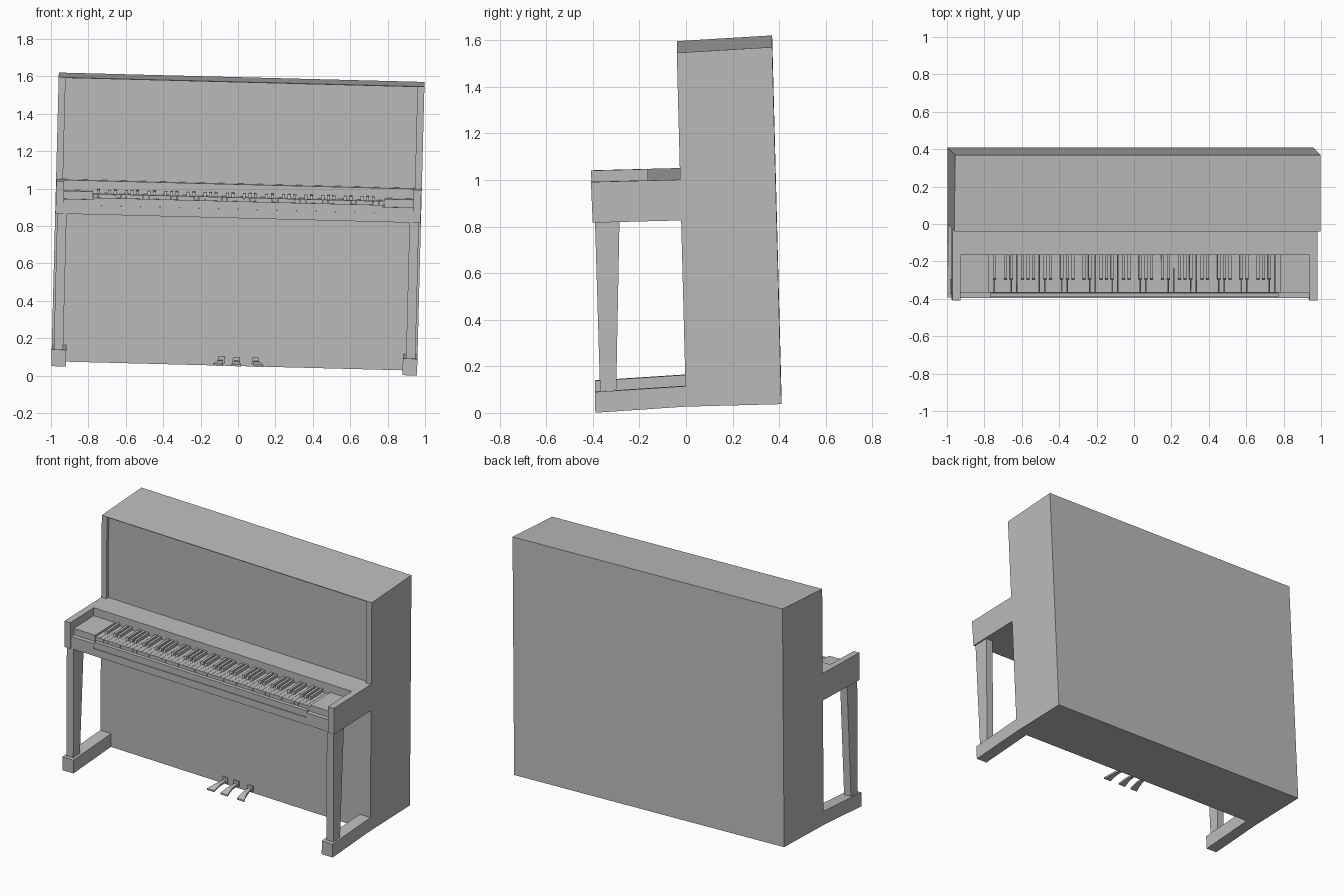
import bpy, bmesh, math
from mathutils import Matrix

cube = bpy.data.objects.get("Cube")
if cube:
    bpy.data.objects.remove(cube, do_unlink=True)

# One plain grey finish
grey = bpy.data.materials.new("plain_grey")
grey.use_nodes = True
grey.diffuse_color = (0.5, 0.5, 0.5, 1)
grey.node_tree.nodes["Principled BSDF"].inputs["Base Color"].default_value = grey.diffuse_color

# The whole instrument leans slightly back and to its left
LEAN = (Matrix.Translation((-0.02, 0, 0.052))
        @ Matrix.Rotation(math.radians(1.47), 4, 'Y')
        @ Matrix.Rotation(math.radians(1.49), 4, 'X'))


def finish(name, bm):
    bmesh.ops.recalc_face_normals(bm, faces=bm.faces)
    mesh = bpy.data.meshes.new(name)
    bm.to_mesh(mesh)
    bm.free()
    mesh.materials.append(grey)
    obj = bpy.data.objects.new(name, mesh)
    obj.matrix_world = LEAN
    bpy.context.collection.objects.link(obj)
    return obj


def add_profile(bm, x0, x1, points):
    """Extrude a side profile of (y, z) points from x0 to x1."""
    face = bm.faces.new([bm.verts.new((x0, y, z)) for y, z in points])
    ext = bmesh.ops.extrude_face_region(bm, geom=[face])
    moved = [g for g in ext["geom"] if isinstance(g, bmesh.types.BMVert)]
    bmesh.ops.translate(bm, verts=moved, vec=(x1 - x0, 0, 0))


def add_box(bm, x0, x1, y0, y1, z0, z1):
    add_profile(bm, x0, x1, [(y0, z0), (y1, z0), (y1, z1), (y0, z1)])


def profile(name, x0, x1, points):
    bm = bmesh.new()
    add_profile(bm, x0, x1, points)
    return finish(name, bm)


def box(name, *size):
    bm = bmesh.new()
    add_box(bm, *size)
    return finish(name, bm)


HALF, INNER, KEYS = 0.978, 0.934, 0.78
BED, ARM_TOP = 0.80, 0.975

# Case with a shallow recess for the upper front panel
case = profile("case", -HALF, HALF, [(0, 0), (0.41, 0), (0.41, 1.534), (0, 1.52)])
cutter = box("panel_cutter", -0.941, 0.941, -0.1, 0.02, ARM_TOP, 1.516)
cutter.hide_render = True
cut = case.modifiers.new("recess", 'BOOLEAN')
cut.operation, cut.object, cut.solver = 'DIFFERENCE', cutter, 'EXACT'
bpy.context.view_layer.objects.active = case
case.select_set(True)
bpy.ops.object.modifier_apply(modifier=cut.name)
bpy.data.objects.remove(cutter, do_unlink=True)

# Key bed, key slip and the ledge behind the keys
box("key_bed", -INNER, INNER, -0.373, 0, BED, 0.848)
box("key_slip", -0.77, 0.77, -0.368, -0.345, 0.848, 0.89)
box("fallboard", -INNER, INNER, -0.14, 0, 0.848, ARM_TOP)

# Arms, cheek blocks, legs and feet on both sides
for side, s in (("left", 1), ("right", -1)):
    profile(side + "_arm", s * INNER, s * 0.976,
            [(-0.38, BED), (0, BED), (0, ARM_TOP), (-0.383, ARM_TOP)])
    box(side + "_bed_end", s * 0.77, s * INNER, -0.373, -0.14, 0.848, 0.88)
    box(side + "_cheek_block", s * KEYS, s * INNER, -0.345, -0.14, 0.88, 0.922)
    profile(side + "_leg", s * 0.917, s * 0.967,
            [(-0.367, 0.07), (-0.298, 0.07), (-0.265, BED), (-0.37, BED)])
    profile(side + "_foot", s * 0.9, s * HALF,
            [(-0.39, -0.016), (0, 0), (0, 0.088), (-0.39, 0.073)])

# Fifty-two white keys, with black keys in groups of two and three
step = 2 * KEYS / 52
white, black = bmesh.new(), bmesh.new()
for i in range(52):
    x = -KEYS + i * step
    add_box(white, x + 0.0006, x + step - 0.0006, -0.342, -0.14, 0.848, 0.91)
    if i % 7 in (0, 2, 3, 5, 6) and i < 51:
        mid = x + step
        add_profile(black, mid - 0.008, mid + 0.008,
                    [(-0.275, 0.905), (-0.14, 0.905), (-0.14, 0.93), (-0.268, 0.93)])
finish("white_keys", white)
finish("black_keys", black)

# Three pedals: a wall plate and a lever that flares towards its tip
for name, x, lean in (("left", 0.112, 0.018), ("middle", 0.01, 0), ("right", -0.07, -0.018)):
    box(name + "_pedal_plate", x - 0.019, x + 0.019, -0.01, 0, 0.012, 0.048)
    lever = profile(name + "_pedal", x - 0.01, x + 0.01,
                    [(0, 0.018), (-0.07, 0.016), (-0.13, 0.002), (-0.13, 0.012),
                     (-0.07, 0.028), (0, 0.03)])
    for v in lever.data.vertices:
        out = max(0, -v.co.y - 0.04) / 0.09
        v.co.x = x + (v.co.x - x) * (1 + 1.6 * out) + lean * out
